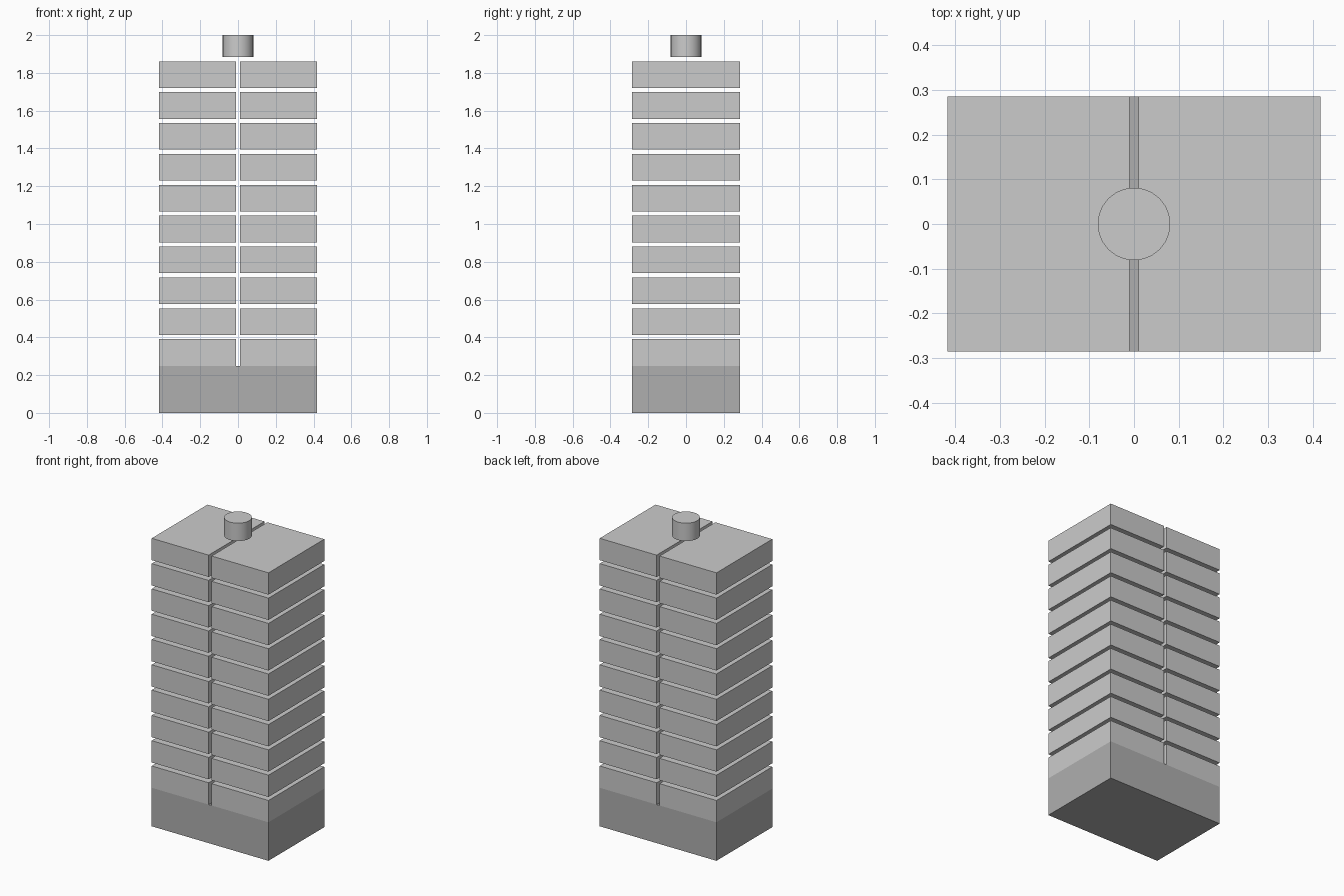
import bpy
import math

if "Cube" in bpy.data.objects:
    bpy.data.objects.remove(bpy.data.objects["Cube"])

HALF_X, HALF_Y = 0.4175, 0.285   # footprint half sizes
SLOT = 0.0105                    # half width of the central slot
BASE_TOP = 0.249
BLOCK_H, GAP, ROWS = 0.141, 0.0225, 10


def box(name, x0, x1, z0, z1):
    bpy.ops.mesh.primitive_cube_add(size=1, location=((x0 + x1) / 2, 0, (z0 + z1) / 2))
    ob = bpy.context.object
    ob.name = name
    ob.scale = (x1 - x0, 2 * HALF_Y, z1 - z0)
    bpy.ops.object.transform_apply(location=False, rotation=False, scale=True)
    return ob


# Dark solid base
base = box("base", -HALF_X, HALF_X, 0, BASE_TOP)
dark = bpy.data.materials.new("dark_grey")
dark.diffuse_color = (0.43, 0.43, 0.43, 1)
dark.use_nodes = True
dark.node_tree.nodes["Principled BSDF"].inputs["Base Color"].default_value = dark.diffuse_color
base.data.materials.append(dark)

# Ten separate rows of paired blocks
for i in range(ROWS):
    z = BASE_TOP + i * (BLOCK_H + GAP)
    box(f"left_block_{i + 1}", -HALF_X, -SLOT, z, z + BLOCK_H)
    box(f"right_block_{i + 1}", SLOT, HALF_X, z, z + BLOCK_H)

# Round cap hovering one gap above the stack
cap_bottom = BASE_TOP + ROWS * (BLOCK_H + GAP)
bpy.ops.mesh.primitive_cylinder_add(vertices=48, radius=0.081, depth=2 - cap_bottom,
                                    location=(0, 0, (2 + cap_bottom) / 2))
bpy.context.object.name = "top_cap"
bpy.ops.object.shade_smooth_by_angle(angle=math.radians(30))
